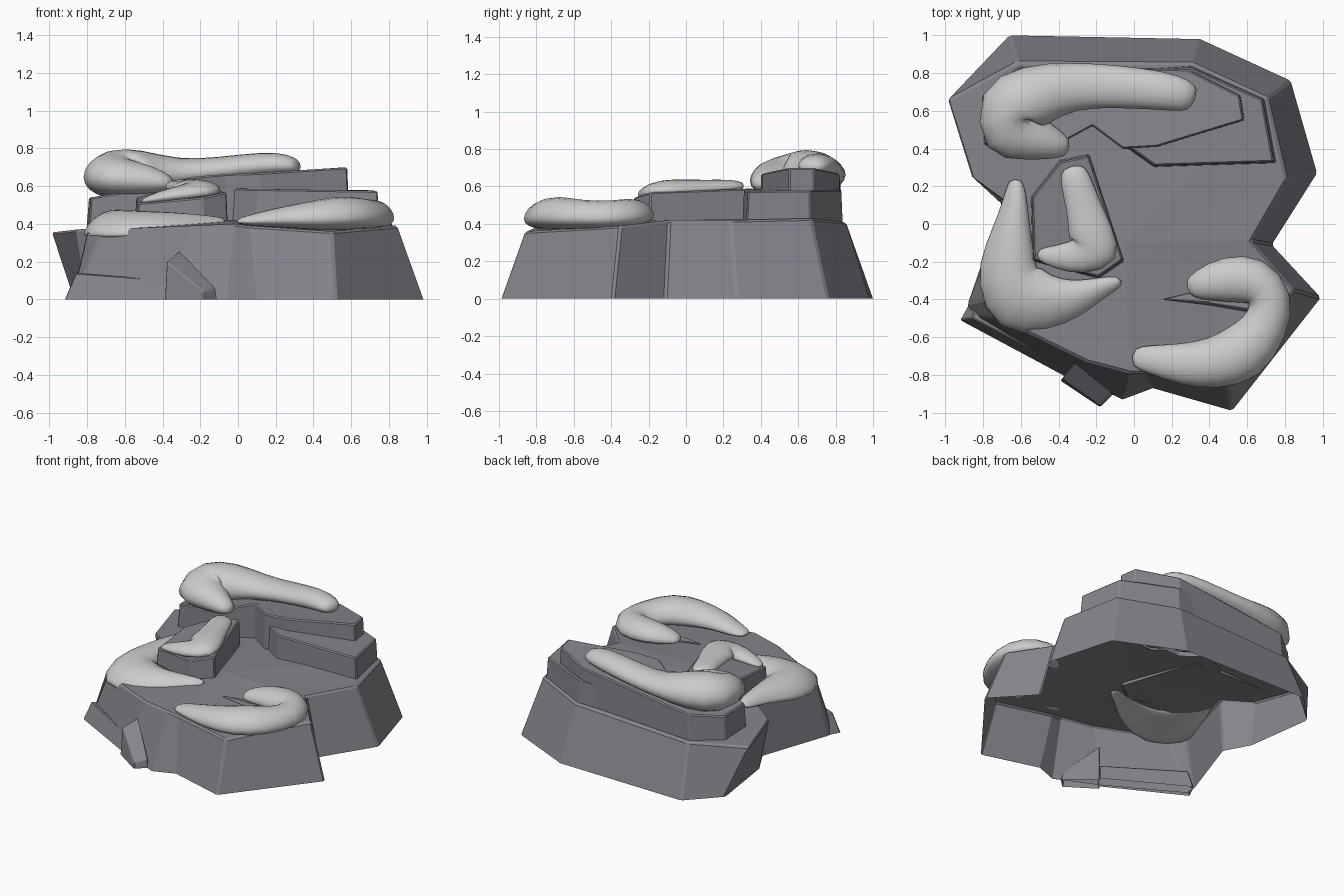
import bpy, bmesh, math
from mathutils import Vector


def material(name, rgb):
    m = bpy.data.materials.new(name)
    m.diffuse_color = (*rgb, 1)
    return m


STONE = material("stone", (.23, .235, .26))
SNOW = material("snow", (.80, .80, .80))


def finish(name, bm, mat):
    bmesh.ops.recalc_face_normals(bm, faces=bm.faces)
    me = bpy.data.meshes.new(name)
    bm.to_mesh(me)
    bm.free()
    me.materials.append(mat)
    ob = bpy.data.objects.new(name, me)
    bpy.context.collection.objects.link(ob)
    return ob


def rock(name, low, high, bevel=0.012, centre=None):
    """Faceted block open underneath, lofted from a low ring to a high ring."""
    bm = bmesh.new()
    a = [bm.verts.new(p) for p in low]
    b = [bm.verts.new(p) for p in high]
    n = len(a)
    for i in range(n):
        j = (i + 1) % n
        bm.faces.new((a[i], a[j], b[j], b[i]))
    if centre:
        c = bm.verts.new(centre)
        for i in range(n):
            bm.faces.new((b[i], b[(i + 1) % n], c))
    else:
        bm.faces.new(b)
    ob = finish(name, bm, STONE)
    m = ob.modifiers.new("chipped_edges", 'BEVEL')
    m.width, m.segments, m.limit_method = bevel, 1, 'ANGLE'
    m.angle_limit = math.radians(35)
    return ob


def slab(name, outline, z0, flare=0.0, bevel=0.008):
    """Block with a top outline of (x, y, z) and a slightly wider foot at z0."""
    cx = sum(p[0] for p in outline) / len(outline)
    cy = sum(p[1] for p in outline) / len(outline)
    k = 1 + flare
    low = [(cx + (x - cx) * k, cy + (y - cy) * k, z0) for x, y, z in outline]
    return rock(name, low, outline, bevel)


def snow(name, path, under=0.6, droop=0.0, sides=10):
    """Rounded drift along (x, y, z, half width, half height), flattened below,
    with its right-hand side drooping over the rim."""
    bm = bmesh.new()
    rings = []
    for i, (x, y, z, w, h) in enumerate(path):
        p, q = path[max(i - 1, 0)], path[min(i + 1, len(path) - 1)]
        t = Vector((q[0] - p[0], q[1] - p[1], 0)).normalized()
        side = Vector((-t.y, t.x, 0))
        ring = []
        for s in range(sides):
            a = 2 * math.pi * s / sides
            v = Vector((x, y, z)) + side * (w * 1.05 * math.cos(a))
            up = h * 1.05 * math.sin(a)
            v.z += up if up > 0 else up * under
            v.z -= droop * max(0, -math.cos(a)) * min(1, w / .15)
            ring.append(bm.verts.new(v))
        rings.append(ring)
    for r, u in zip(rings, rings[1:]):
        for s in range(sides):
            k = (s + 1) % sides
            bm.faces.new((r[s], r[k], u[k], u[s]))
    bm.faces.new(rings[0])
    bm.faces.new(rings[-1])
    for f in bm.faces:
        f.smooth = True
    ob = finish(name, bm, SNOW)
    m = ob.modifiers.new("soft", 'SUBSURF')
    m.levels = m.render_levels = 1
    return ob


# Main lower rock: foot x, y, then rim x, y, z
ring = [
    (-.66, 1.00, -.62, .86, .37), (.35, .98, .31, .855, .41), (.83, .76, .71, .67, .43),
    (.97, .27, .81, .24, .42), (.73, -.11, .62, -.09, .42), (.99, -.39, .85, -.35, .39),
    (.52, -.99, .50, -.86, .36), (.10, -.87, .06, -.79, .39), (-.06, -.93, -.02, -.79, .40),
    (-.38, -.78, -.25, -.73, .39), (-.88, -.49, -.72, -.50, .37), (-.88, -.42, -.80, -.40, .36),
    (-.70, .10, -.67, .11, .38), (-.80, .28, -.86, .25, .37), (-.87, .78, -.99, .66, .355)]
rock("lower_rock", [(p[0], p[1], 0) for p in ring], [p[2:] for p in ring], .012,
     (-.05, -.10, .42))

# Split ledge at the front left foot
rock("front_left_ledge",
     [(-.92, -.51, 0), (-.36, -.81, 0), (-.30, -.72, 0), (-.86, -.40, 0)],
     [(-.86, -.50, .14), (-.34, -.765, .10), (-.30, -.72, .10), (-.83, -.42, .12)], .006)

# Leaning fin stone at the front
rock("front_fin",
     [(-.39, -.83, 0), (-.18, -.97, 0), (-.11, -.90, 0), (-.31, -.73, 0)],
     [(-.38, -.82, .20), (-.18, -.965, .04), (-.12, -.89, .06), (-.31, -.73, .26)], .006)

# Thin step on the front right top
rock("top_step",
     [(.15, -.40, .41), (.40, -.43, .40), (.66, -.475, .39), (.70, -.38, .39), (.40, -.34, .40)],
     [(.17, -.40, .42), (.40, -.415, .425), (.66, -.455, .42), (.70, -.38, .41), (.40, -.34, .415)], .003)

# Back tiers
slab("right_tier", [(.11, .31, .585), (.74, .33, .575), (.68, .66, .58), (.30, .83, .58),
                    (-.10, .80, .58), (-.14, .49, .59)], .40, .03)
slab("back_tier", [(.58, .55, .70), (.12, .41, .67), (-.06, .40, .665), (-.22, .52, .65),
                   (-.42, .41, .60), (-.78, .42, .54), (-.79, .68, .54), (-.60, .83, .56),
                   (.28, .82, .67), (.56, .68, .70)], .37, .02)

# Middle block
slab("middle_block", [(-.53, -.19, .51), (-.19, -.28, .54), (-.06, -.19, .57),
                      (-.24, .36, .59), (-.39, .33, .58), (-.54, .14, .54)], .395, .03)

# Snow drifts
snow("back_snow", [
    (.325, .66, .70, .05, .03), (.28, .68, .71, .09, .06), (.14, .71, .71, .105, .075),
    (-.10, .73, .68, .115, .075), (-.32, .735, .66, .125, .08), (-.52, .69, .655, .17, .145),
    (-.67, .61, .65, .22, .15), (-.66, .49, .64, .215, .12), (-.52, .455, .63, .12, .10),
    (-.40, .415, .62, .075, .065), (-.34, .405, .61, .04, .03)], .8)
snow("left_snow", [
    (-.63, .24, .41, .03, .02), (-.625, .18, .41, .055, .045), (-.64, .03, .415, .085, .06),
    (-.66, -.12, .405, .13, .08), (-.68, -.28, .395, .17, .09), (-.62, -.40, .39, .22, .09),
    (-.45, -.43, .395, .16, .08), (-.30, -.40, .405, .10, .06), (-.17, -.335, .415, .055, .035),
    (-.06, -.30, .415, .03, .02)], .3, .06)
snow("right_snow", [
    (.28, -.34, .43, .04, .02), (.34, -.325, .435, .08, .06), (.48, -.29, .44, .125, .09),
    (.64, -.29, .44, .14, .10), (.74, -.39, .425, .125, .10), (.70, -.55, .425, .125, .10),
    (.58, -.69, .43, .165, .125), (.42, -.745, .42, .14, .11), (.24, -.745, .42, .11, .075),
    (.08, -.715, .41, .075, .045), (-.015, -.705, .41, .05, .015)], .5)
snow("middle_snow", [
    (-.33, .31, .60, .05, .02), (-.315, .25, .595, .085, .045), (-.27, .10, .585, .09, .05),
    (-.23, -.04, .58, .12, .06), (-.20, -.14, .57, .16, .065), (-.29, -.18, .555, .10, .055),
    (-.42, -.175, .535, .06, .04), (-.52, -.16, .515, .03, .015)])
